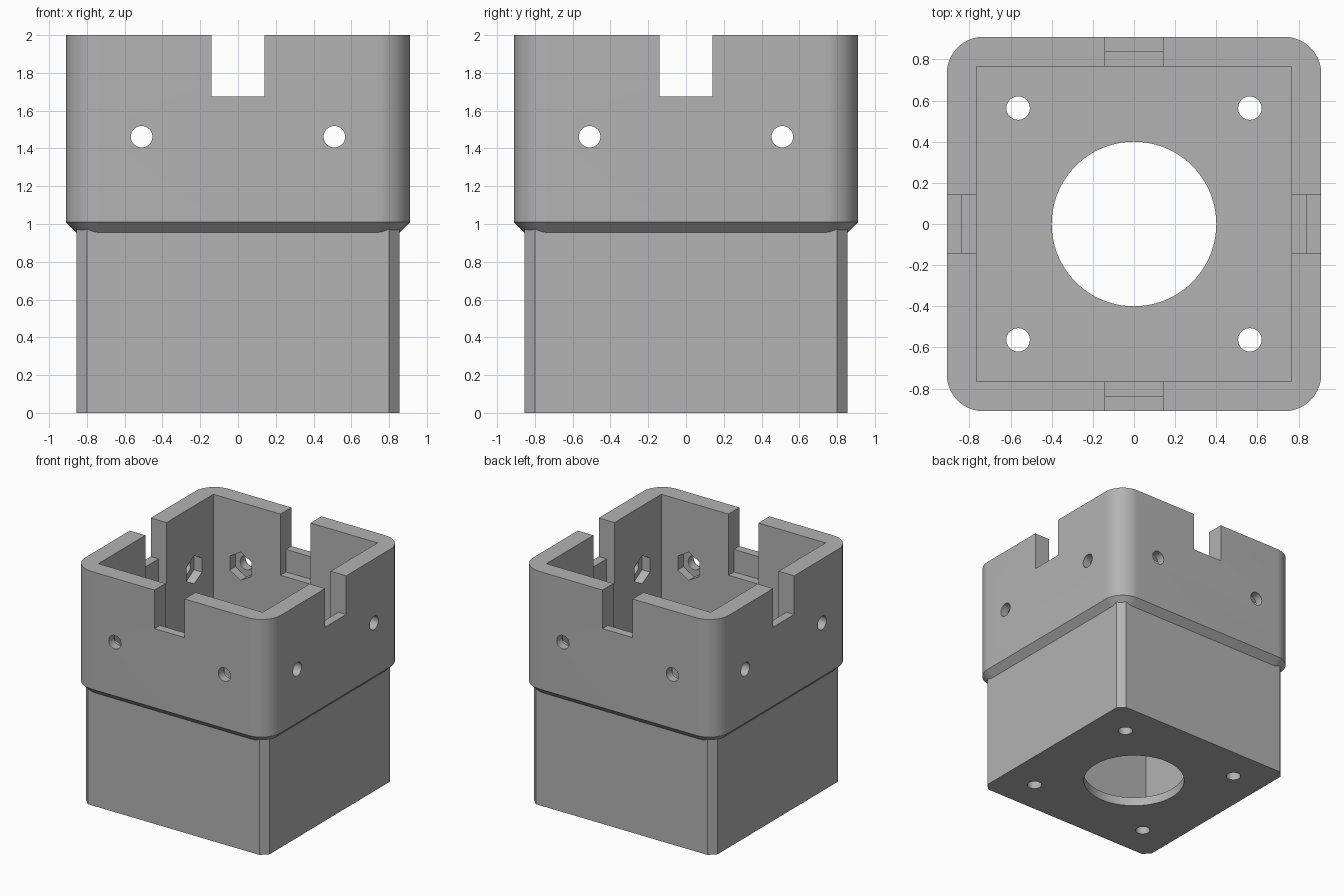
import bpy, math
from mathutils import Matrix

cube = bpy.data.objects.get("Cube")
if cube:
    bpy.data.objects.remove(cube, do_unlink=True)

grey = bpy.data.materials.new("plain grey")
grey.use_nodes = True
colour = (0.45, 0.45, 0.45, 1)
grey.diffuse_color = colour
grey.node_tree.nodes["Principled BSDF"].inputs["Base Color"].default_value = colour


def rounded_square(half, radius, steps):
    """Square outline with corners rounded in the given number of steps."""
    points = []
    for corner in range(4):
        middle = math.radians(45 + 90 * corner)
        cx = math.copysign(half - radius, math.cos(middle))
        cy = math.copysign(half - radius, math.sin(middle))
        for i in range(steps + 1):
            a = math.radians(90 * (corner + i / steps))
            points.append((cx + radius * math.cos(a), cy + radius * math.sin(a)))
    return points


def loft(name, rings):
    """Closed solid through a stack of (outline, z) rings."""
    count = len(rings[0][0])
    verts = [(x, y, z) for outline, z in rings for x, y in outline]
    faces = [tuple(reversed(range(count))),
             tuple(range(len(verts) - count, len(verts)))]
    for r in range(len(rings) - 1):
        for i in range(count):
            a, b = r * count + i, r * count + (i + 1) % count
            faces.append((a, b, b + count, a + count))
    mesh = bpy.data.meshes.new(name)
    mesh.from_pydata(verts, [], faces)
    mesh.materials.append(grey)
    obj = bpy.data.objects.new(name, mesh)
    bpy.context.collection.objects.link(obj)
    return obj


def circle(radius, sides, x=0, y=0, turn=0):
    return [(x + radius * math.cos(turn + math.tau * i / sides),
             y + radius * math.sin(turn + math.tau * i / sides)) for i in range(sides)]


def box(name, hx, hy, z0, z1):
    outline = [(-hx, -hy), (hx, -hy), (hx, hy), (-hx, hy)]
    return loft(name, [(outline, z0), (outline, z1)])


def combine(target, other, operation):
    """Apply a boolean and remove the helper solid."""
    mod = target.modifiers.new(other.name, "BOOLEAN")
    mod.operation, mod.object, mod.solver = operation, other, "EXACT"
    bpy.context.view_layer.objects.active = target
    bpy.ops.object.modifier_apply(modifier=mod.name)
    bpy.data.objects.remove(other, do_unlink=True)


# Lower square column with chamfered corners
column = rounded_square(0.855, 0.055, 1)
housing = loft("housing", [(column, 0), (column, 1.3)])

# Wider rounded collar, tapered at its lower rim
collar = loft("collar", [(rounded_square(0.855, 0.125, 16), 0.955),
                         (rounded_square(0.91, 0.18, 16), 1.01),
                         (rounded_square(0.91, 0.18, 16), 2)])
combine(housing, collar, "UNION")

# Square cavity, leaving a thin floor
inner = 0.765
combine(housing, box("cavity", inner, inner, 0.075, 2.2), "DIFFERENCE")

# Stepped notches in the middle of each wall
notch = 0.14
for reach, bottom in ((1, 1.675), (0.838, 1.485)):
    combine(housing, box("notch_x", reach, notch, bottom, 2.2), "DIFFERENCE")
    combine(housing, box("notch_y", notch, reach, bottom, 2.2), "DIFFERENCE")

# Floor opening and four floor screw holes
floor_holes = [(0.4, 72, 0, 0)]
floor_holes += [(0.057, 32, x, y) for x in (-0.563, 0.563) for y in (-0.563, 0.563)]
for radius, sides, x, y in floor_holes:
    hole = circle(radius, sides, x, y)
    combine(housing, loft("floor_hole", [(hole, -0.2), (hole, 0.3)]), "DIFFERENCE")

# Wall screw holes with hexagonal nut pockets on the inside
for side in range(4):
    for x in (-0.51, 0.51):
        place = (Matrix.Rotation(side * math.pi / 2, 4, "Z")
                 @ Matrix.Translation((x, 0, 1.462))
                 @ Matrix.Rotation(math.pi / 2, 4, "X"))
        bore = circle(0.057, 32)
        pocket = circle(0.118, 6, turn=math.pi / 2)
        for name, outline, end in (("bore", bore, 1.1), ("nut_pocket", pocket, 0.838)):
            cutter = loft(name, [(outline, 0.6), (outline, end)])
            cutter.data.transform(place)
            combine(housing, cutter, "DIFFERENCE")

# Smooth the curved walls, keep the edges sharp
bpy.ops.object.select_all(action="DESELECT")
housing.select_set(True)
bpy.context.view_layer.objects.active = housing
bpy.ops.object.shade_smooth_by_angle(angle=math.radians(25))
